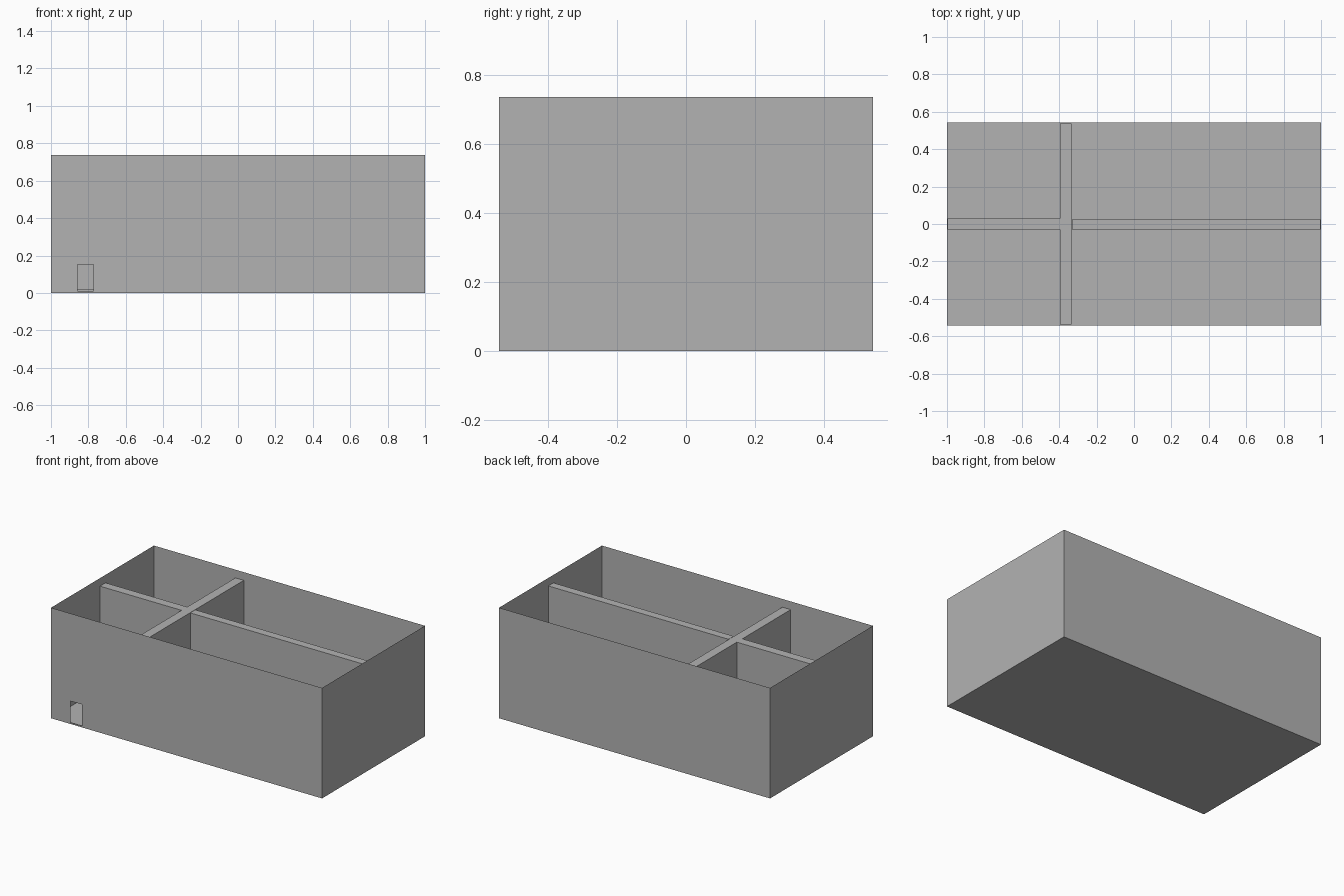
import bpy, bmesh

# Remove the default object
cube = bpy.data.objects.get("Cube")
if cube:
    bpy.data.objects.remove(cube, do_unlink=True)

HX, HY, H = 1.0, 0.5425, 0.737      # half length, half depth, height

# Single plain grey
grey = bpy.data.materials.new("plain grey")
grey.use_nodes = True
colour = (0.45, 0.45, 0.45, 1)
grey.diffuse_color = colour
grey.node_tree.nodes["Principled BSDF"].inputs["Base Color"].default_value = colour


def add_object(name, bm):
    mesh = bpy.data.meshes.new(name)
    bm.to_mesh(mesh)
    bm.free()
    mesh.materials.append(grey)
    obj = bpy.data.objects.new(name, mesh)
    bpy.context.collection.objects.link(obj)
    return obj


def block(name, x, y, z):
    """Box spanning the given (low, high) ranges."""
    bm = bmesh.new()
    bmesh.ops.create_cube(bm, size=1)
    for v in bm.verts:
        v.co = [r[0] if c < 0 else r[1] for c, r in zip(v.co, (x, y, z))]
    return add_object(name, bm)


# Open-topped paper-thin shell, without its front side
bm = bmesh.new()
bmesh.ops.create_cube(bm, size=1)
for v in bm.verts:
    v.co = (v.co.x * 2 * HX, v.co.y * 2 * HY, (v.co.z + 0.5) * H)
bm.normal_update()
cut = [f for f in bm.faces if f.normal.z > 0.9 or f.normal.y < -0.9]
bmesh.ops.delete(bm, geom=cut, context='FACES_ONLY')
add_object("box_shell", bm)

# Front wall: a grid of panels with the small doorway left open
xs = (-HX, -0.858, -0.773, HX)
zs = (0, 0.01, 0.153, H)
bm = bmesh.new()
grid = [[bm.verts.new((x, -HY, z)) for z in zs] for x in xs]
for i in range(3):
    for j in range(3):
        if (i, j) != (1, 1):
            bm.faces.new((grid[i][j], grid[i + 1][j],
                          grid[i + 1][j + 1], grid[i][j + 1]))
flat = [e for e in bm.edges if len(e.link_faces) == 2]
bmesh.ops.dissolve_limit(bm, angle_limit=0.01, verts=bm.verts[:], edges=flat)
add_object("front_wall", bm)

# Inner dividers, a little lower than the walls
rise = (0.018, 0.685)
block("cross_divider", (-0.396, -0.334), (-0.538, 0.538), rise)
block("left_divider", (-0.332, 0.998), (-0.029, 0.025), rise)
block("right_divider", (-0.998, -0.396), (-0.029, 0.03), rise)
